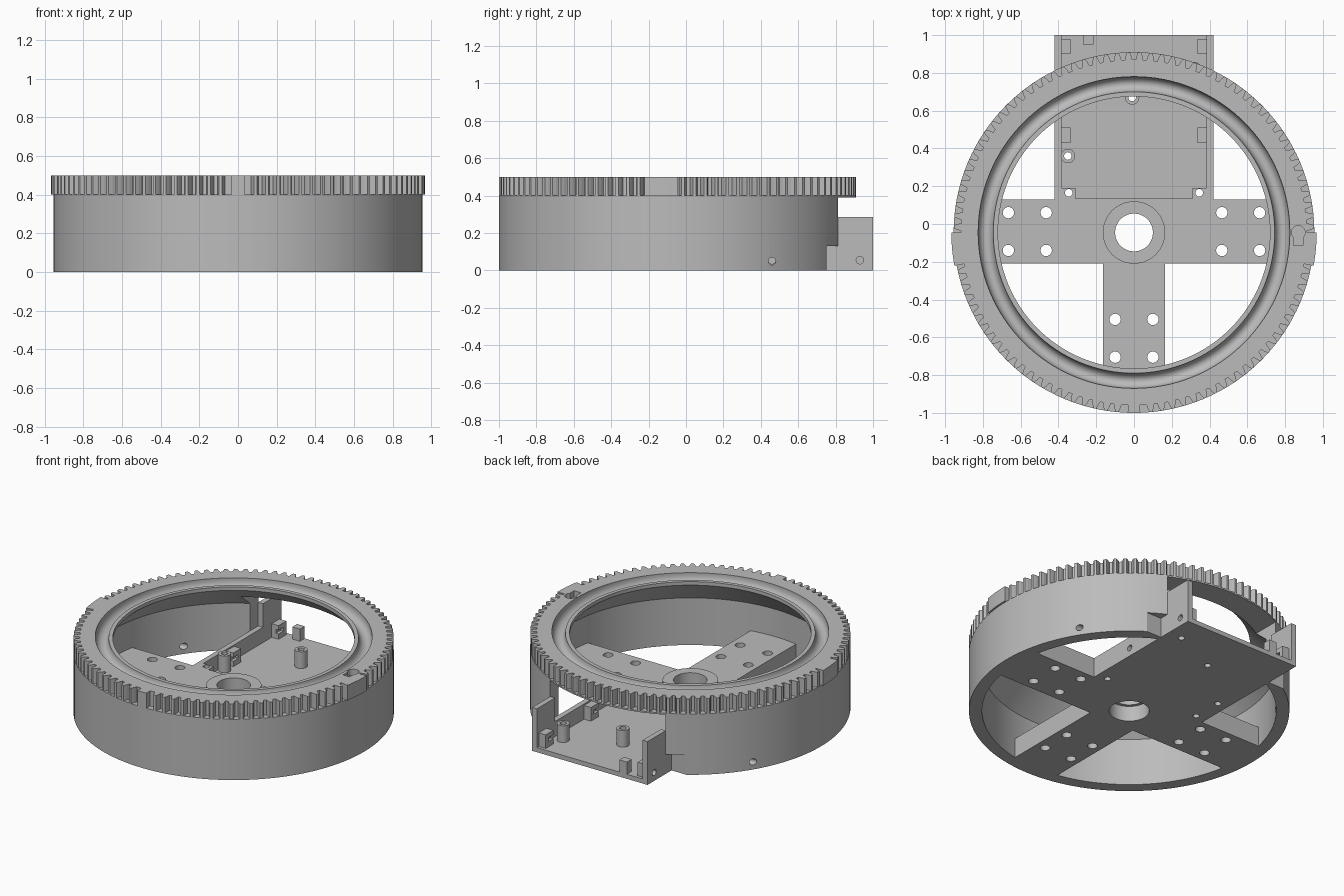
import bpy, bmesh, math
from math import cos, sin, pi, radians

if "Cube" in bpy.data.objects:
    bpy.data.objects.remove(bpy.data.objects["Cube"], do_unlink=True)

CY = -0.045   # ring centre in y
ARM = 0.13    # thickness of the arms
FLOOR = 0.03  # thickness of the tray floor

grey = bpy.data.materials.new("plain grey")
grey.use_nodes = True
grey.diffuse_color = (0.5, 0.5, 0.5, 1)
grey.node_tree.nodes["Principled BSDF"].inputs["Base Color"].default_value = (0.5, 0.5, 0.5, 1)


def finish(name, bm, smooth=False):
    bmesh.ops.recalc_face_normals(bm, faces=bm.faces)
    mesh = bpy.data.meshes.new(name)
    bm.to_mesh(mesh)
    bm.free()
    mesh.materials.append(grey)
    obj = bpy.data.objects.new(name, mesh)
    bpy.context.collection.objects.link(obj)
    if smooth:
        shade(obj)
    return obj


def activate(obj):
    bpy.ops.object.select_all(action='DESELECT')
    obj.select_set(True)
    bpy.context.view_layer.objects.active = obj


def shade(obj):
    activate(obj)
    bpy.ops.object.shade_smooth_by_angle(angle=radians(30))


def prism(bm, points, z0, z1):
    low = [bm.verts.new((x, y, z0)) for x, y in points]
    high = [bm.verts.new((x, y, z1)) for x, y in points]
    bm.faces.new(low[::-1])
    bm.faces.new(high)
    n = len(points)
    for i in range(n):
        j = (i + 1) % n
        bm.faces.new((low[i], low[j], high[j], high[i]))


def box(name, x0, x1, y0, y1, z0, z1):
    bm = bmesh.new()
    prism(bm, [(x0, y0), (x1, y0), (x1, y1), (x0, y1)], z0, z1)
    return finish(name, bm)


def disc(x, y, r, n=32):
    return [(x + r * cos(2 * pi * i / n), y + r * sin(2 * pi * i / n)) for i in range(n)]


def rod(name, x, y, r, z0, z1):
    bm = bmesh.new()
    prism(bm, disc(x, y, r), z0, z1)
    return finish(name, bm)


def cross_rod(y, z, r):
    # rod lying along x, for the side screw holes
    bm = bmesh.new()
    prism(bm, disc(0, 0, r), -1.2, 1.2)
    for v in bm.verts:
        a, b, c = v.co
        v.co = (c, y + a, z + b)
    return finish("cutter", bm)


def lathe(name, profile, x=0, y=CY, n=128):
    # closed profile of (radius, height) turned about a vertical axis
    bm = bmesh.new()
    rings = [[bm.verts.new((x + r * cos(2 * pi * i / n), y + r * sin(2 * pi * i / n), z))
              for r, z in profile] for i in range(n)]
    for i in range(n):
        a, b = rings[i], rings[(i + 1) % n]
        for j in range(len(profile)):
            k = (j + 1) % len(profile)
            bm.faces.new((a[j], b[j], b[k], a[k]))
    return finish(name, bm, True)


def cut(obj, cutters):
    for c in cutters:
        mod = obj.modifiers.new("cut", 'BOOLEAN')
        mod.operation = 'DIFFERENCE'
        mod.solver = 'EXACT'
        mod.object = c
        activate(obj)
        bpy.ops.object.modifier_apply(modifier=mod.name)
        bpy.data.objects.remove(c, do_unlink=True)
    shade(obj)


# Ring wall with sloped inner flange and a round ball groove on top
groove = [(0.785 + 0.04 * cos(a), 0.49 - 0.05 * sin(a))
          for a in [pi * i / 10 for i in range(11)]]
ring = lathe("ring_housing", [(0.877, 0), (0.955, 0), (0.955, 0.4), (0.915, 0.4), (0.915, 0.5),
                              (0.825, 0.5)] + groove + [(0.72, 0.49), (0.72, 0.467), (0.877, 0.31)])
cut(ring, [box("cutter", -0.42, 0.42, 0.4, 1.2, -0.1, 0.39),
           box("cutter", -0.53, 0.53, 0.75, 1.2, -0.1, ARM),
           cross_rod(0.46, 0.05, 0.02),
           rod("cutter", 0.87, CY, 0.036, 0.46, 0.6),
           box("cutter", 0.845, 0.895, -0.115, -0.06, 0.46, 0.6)])

# Gear teeth around the rim, with plain gaps at the front and both sides
COUNT = 100
PLAIN = [(268, 272, 0.955), (349.5, 360, 0.967), (180, 190.5, 0.967)]


def polar(r, deg):
    return r * cos(radians(deg)), CY + r * sin(radians(deg))


teeth = bmesh.new()
for i in range(COUNT):
    a = 360 * (i + 0.5) / COUNT
    if any(lo - 1 < a < hi + 1 for lo, hi, r in PLAIN):
        continue
    prism(teeth, [polar(0.912, a - 1.3), polar(0.935, a - 0.95), polar(0.954, a - 0.5),
                  polar(0.954, a + 0.5), polar(0.935, a + 0.95), polar(0.912, a + 1.3)], 0.4, 0.5)
for lo, hi, r in PLAIN:
    steps = [lo + (hi - lo) * k / 6 for k in range(7)]
    prism(teeth, [polar(r, a) for a in steps] + [polar(0.912, a) for a in steps[::-1]], 0.4, 0.5)
finish("gear_teeth", teeth)

# Three arms and tray in one plate
half = [(0.42, 1), (0.42, 0.13), (0.9, 0.13), (0.9, -0.21), (0.165, -0.21), (0.165, -0.945)]
bm = bmesh.new()
prism(bm, half + [(-x, y) for x, y in half[::-1]], 0, ARM)
base = finish("arm_and_tray_plate", bm)

posts = [(-0.35, 0.36), (-0.01, 0.67), (0.32, 0.82)]
holes = [(s * x, y) for s in (-1, 1) for x in (0.465, 0.665) for y in (0.06, -0.14)]
holes += [(s * 0.1, y) for s in (-1, 1) for y in (-0.505, -0.705)]
small = posts + [(-0.345, 0.165), (0.345, 0.165)]
cut(base, [box("cutter", -0.385, 0.385, 0.19, 1.2, FLOOR, 0.3),
           box("cutter", -0.31, 0.31, 0.135, 0.3, FLOOR, 0.3),
           rod("cutter", 0, CY, 0.12, -0.1, 0.3)]
    + [rod("cutter", x, y, 0.03, -0.1, 0.3) for x, y in holes]
    + [rod("cutter", x, y, 0.02, -0.1, 0.3) for x, y in small]
    + [cross_rod(y, 0.055, 0.02) for y in (0.46, 0.93)])

# Raised collar around the centre bore
lathe("centre_collar", [(0.1, 0.1), (0.121, 0.1), (0.121, ARM), (0.165, ARM), (0.165, 0.18), (0.1, 0.18)], n=64)

# Hollow screw posts on the tray floor
for i, (x, y) in enumerate(posts):
    lathe(f"screw_post_{i + 1}", [(0.02, FLOOR), (0.038, FLOOR), (0.038, 0.14), (0.02, 0.14)], x, y, 32)

# Tall side fins and board clips, mirrored left and right
for side, s in (("left", 1), ("right", -1)):
    xs = sorted((s * 0.385, s * 0.42))
    box(f"{side}_fin", *xs, 0.81, 1, ARM, 0.285)
    for where, y in (("inner", 0.43), ("outer", 0.9)):
        xs = sorted((s * 0.335, s * 0.385))
        clip = box(f"{side}_{where}_clip", *xs, y, y + 0.08, FLOOR, 0.12)
        xs = sorted((s * 0.3, s * 0.355))
        cut(clip, [box("cutter", *xs, y - 0.1, y + 0.05, 0.065, 0.09)])
box("rear_clip", -0.27, -0.215, 0.95, 1, FLOOR, 0.11)
